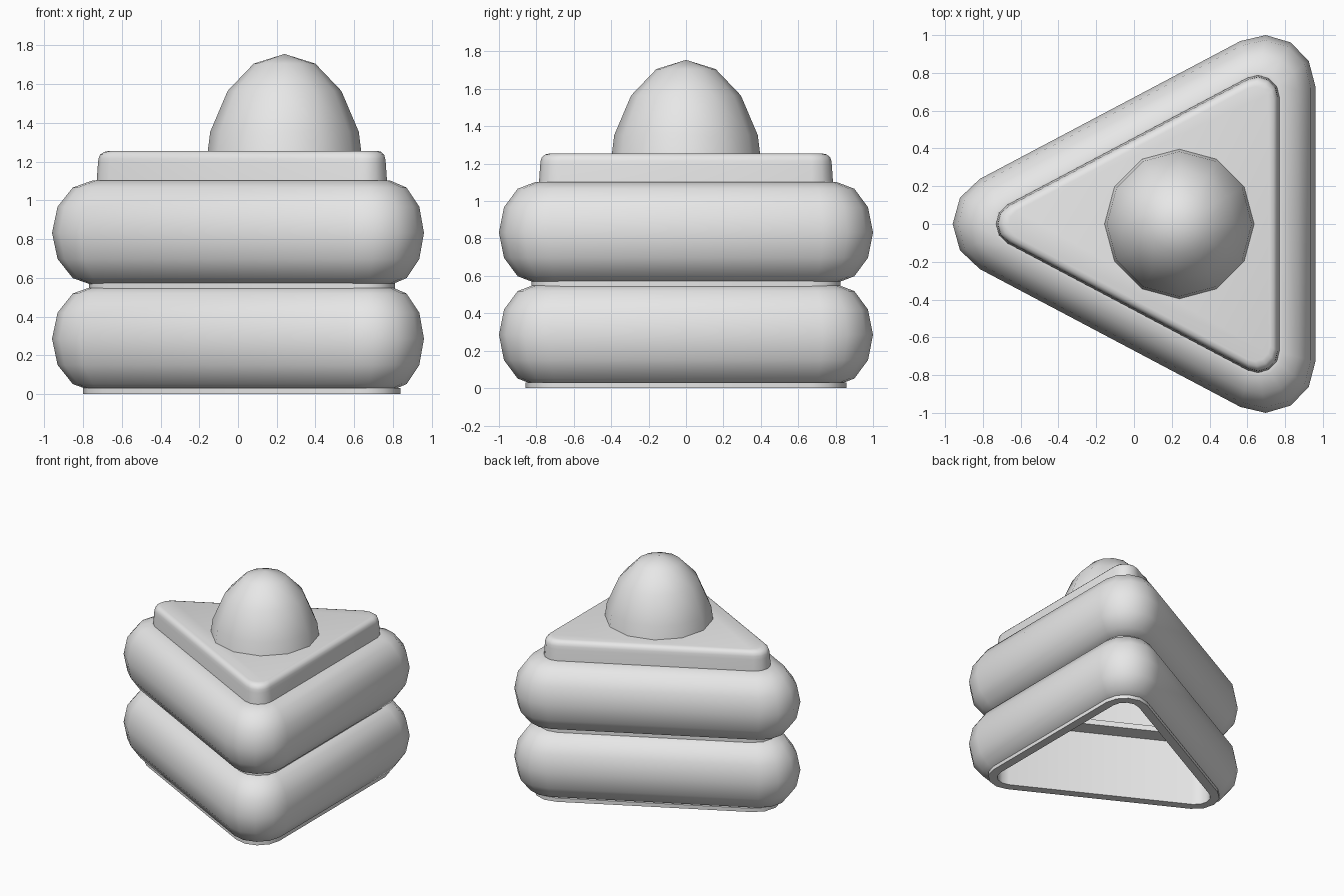
import bpy, bmesh, math

cube = bpy.data.objects.get("Cube")
if cube:
    bpy.data.objects.remove(cube, do_unlink=True)

grey = bpy.data.materials.new("plain_grey")
grey.use_nodes = True
grey.diffuse_color = (0.8, 0.8, 0.8, 1)
grey.node_tree.nodes["Principled BSDF"].inputs["Base Color"].default_value = (0.8, 0.8, 0.8, 1)

# Core triangle that every tier is offset from
BACK_X, HALF_Y, TIP_X = 0.69, 0.73, -0.69
SIDE = math.hypot(BACK_X - TIP_X, HALF_Y)
IN_RADIUS = (BACK_X - TIP_X) * HALF_Y / (SIDE + HALF_Y)
CENTRE_X = BACK_X - IN_RADIUS
SLOPE = math.atan2(HALF_Y, BACK_X - TIP_X)
STEPS = 4


def outline(inset, radius, z):
    """Triangle moved inwards by inset, with corners rounded by radius."""
    k = 1 - inset / IN_RADIUS
    side = math.pi / 2 + SLOPE
    corners = [(BACK_X, HALF_Y, 0, side),
               (TIP_X, 0, side, 2 * math.pi - side),
               (BACK_X, -HALF_Y, 2 * math.pi - side, 2 * math.pi)]
    points = []
    for x, y, start, end in corners:
        for i in range(STEPS + 1):
            a = start + (end - start) * i / STEPS
            points.append((CENTRE_X + (x - CENTRE_X) * k + radius * math.cos(a),
                           y * k + radius * math.sin(a), z))
    return points


def finish(name, bm):
    bmesh.ops.recalc_face_normals(bm, faces=bm.faces)
    mesh = bpy.data.meshes.new(name)
    bm.to_mesh(mesh)
    bm.free()
    mesh.materials.append(grey)
    obj = bpy.data.objects.new(name, mesh)
    bpy.context.collection.objects.link(obj)
    bpy.ops.object.select_all(action='DESELECT')
    obj.select_set(True)
    bpy.context.view_layer.objects.active = obj
    bpy.ops.object.shade_smooth_by_angle(angle=math.radians(40))
    return obj


def loft(name, profile, closed):
    """Skin outlines; closed makes a hollow ring, otherwise the ends are capped."""
    bm = bmesh.new()
    rings = [[bm.verts.new(p) for p in outline(*row)] for row in profile]
    pairs = list(zip(rings, rings[1:]))
    if closed:
        pairs.append((rings[-1], rings[0]))
    else:
        bm.faces.new(rings[0])
        bm.faces.new(rings[-1])
    n = len(rings[0])
    for a, b in pairs:
        for i in range(n):
            j = (i + 1) % n
            bm.faces.new((a[i], a[j], b[j], b[i]))
    return finish(name, bm)


WALL = (0.035, 0.115)


# Puffy hollow tiers
def tier(name, mid):
    rows = []
    for i in range(-3, 4):
        a = math.radians(30 * i)
        bulge = math.cos(a)
        rows.append((0.03 * (1 - bulge), 0.12 + 0.15 * bulge, mid + 0.27 * math.sin(a)))
    rows += [(*WALL, mid + 0.27), (*WALL, mid - 0.27)]
    # the last arc rows sit just outside the inner wall
    rows[0] = (0.03, 0.125, mid - 0.27)
    rows[6] = (0.03, 0.125, mid + 0.27)
    loft(name, rows, True)


tier("lower_tier", 0.285)
tier("upper_tier", 0.832)


# Flat rings under and between the tiers
def flat_ring(name, radius, inner, low, high):
    loft(name, [(0.035, radius, low), (0.035, radius, high),
                (*inner, high), (*inner, low)], True)


flat_ring("base_rim", 0.185, WALL, 0, 0.03)
flat_ring("neck_ring", 0.155, (0.1, 0.05), 0.535, 0.58)

# Top slab with a softened upper edge
slab = [(0.035, 0.115, 1.09), (0.035, 0.108, 1.19)]
for i in range(4):
    a = math.radians(30 * i)
    slab.append((0.035 + 0.015 * (1 - math.cos(a)), 0.08 + 0.025 * math.cos(a),
                 1.215 + 0.04 * math.sin(a)))
loft("top_slab", slab, False)

# Dome knob
bm = bmesh.new()
bmesh.ops.create_uvsphere(bm, u_segments=12, v_segments=8, radius=1)
bmesh.ops.delete(bm, geom=[v for v in bm.verts if v.co.z < -0.01], context='VERTS')
for v in bm.verts:
    v.co = (0.24 + 0.415 * v.co.x, 0.415 * v.co.y, 1.105 + 0.65 * v.co.z)
finish("dome_knob", bm)
